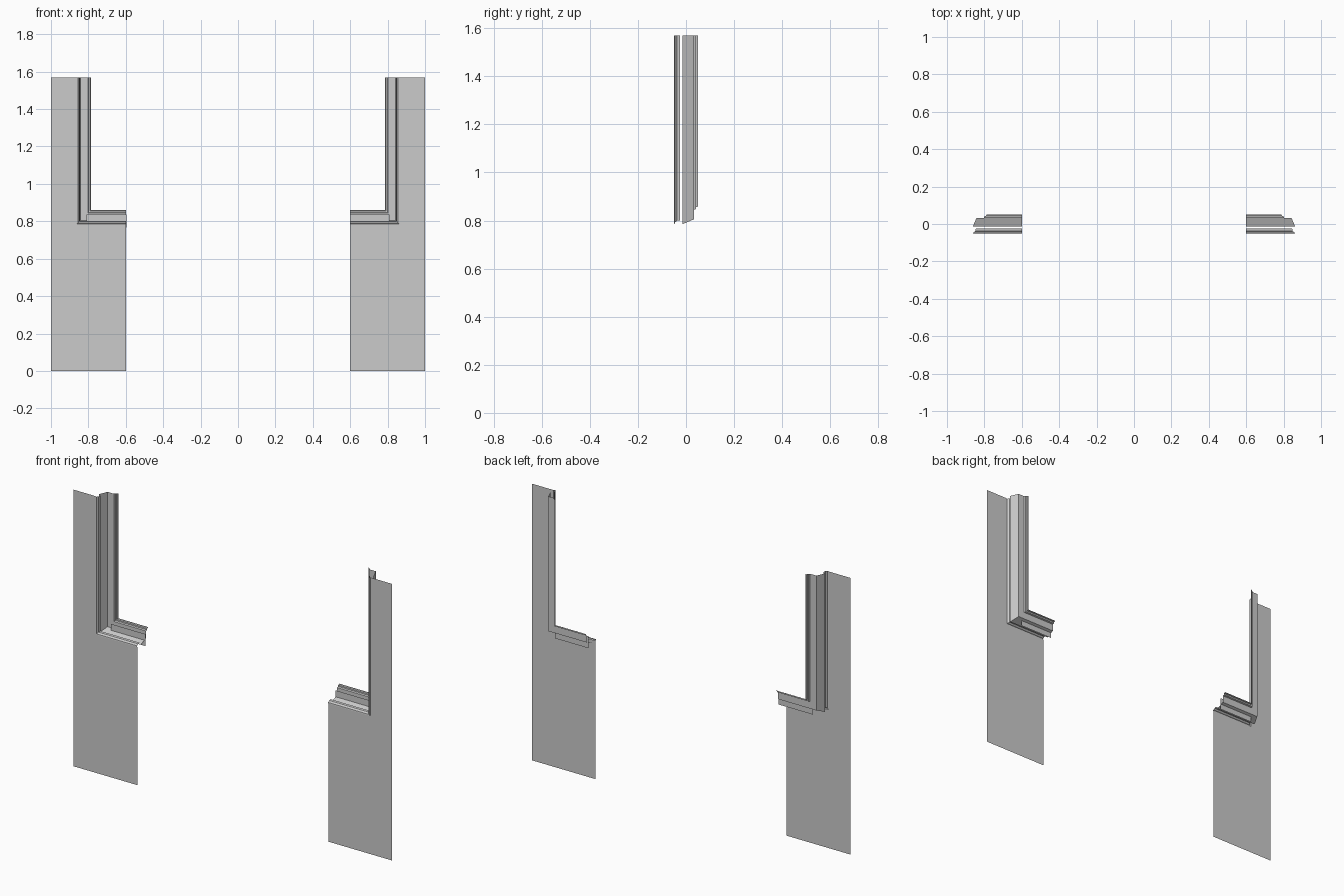
import bpy, bmesh

if "Cube" in bpy.data.objects:
    bpy.data.objects.remove(bpy.data.objects["Cube"])

CX, CZ = -0.862, 0.785      # outer corner of the window opening
TOP, INNER = 1.57, -0.6     # module top and inner edge
WALL_Y = -0.045


def make_object(name, faces, side):
    """Build a mesh from point-list faces; side = -1 left, 1 right (mirrored)."""
    bm = bmesh.new()
    for pts in faces:
        if side > 0:
            pts = [(-x, y, z) for x, y, z in reversed(pts)]
        bm.faces.new([bm.verts.new(p) for p in pts])
    bmesh.ops.remove_doubles(bm, verts=bm.verts, dist=1e-5)
    mesh = bpy.data.meshes.new(name)
    bm.to_mesh(mesh)
    bm.free()
    obj = bpy.data.objects.new(name, mesh)
    bpy.context.collection.objects.link(obj)
    return obj


def mitred_sweep(name, profile, side):
    """Sweep a (inset, y) profile down the jamb and along the sill."""
    paths = [[(CX + u, y, TOP), (CX + u, y, CZ + u), (INNER, y, CZ + u)]
             for u, y in profile]
    faces = [[a[i], a[i + 1], b[i + 1], b[i]]
             for a, b in zip(paths, paths[1:]) for i in range(2)]
    return make_object(name, faces, side)


# cross-sections: front moulding, and the splayed frame with its rear bead
trim_profile = [(0, WALL_Y), (0.002, -0.05), (0.007, -0.049),
                (0.009, -0.043), (0.014, -0.038), (0.016, -0.025)]
frame_profile = [(0, -0.014), (0.02, 0.033), (0.060, 0.033), (0.063, 0.042),
                 (0.071, 0.042), (0.073, 0.05), (0.076, 0.05)]

for side, label in ((-1, "left"), (1, "right")):
    # flat L-shaped wall panel
    y = WALL_Y
    make_object(f"{label}_wall_panel", [
        [(-1, y, 0), (INNER, y, 0), (INNER, y, CZ), (CX, y, CZ), (-1, y, CZ)],
        [(-1, y, CZ), (CX, y, CZ), (CX, y, TOP), (-1, y, TOP)]], side)
    mitred_sweep(f"{label}_front_trim", trim_profile, side)
    mitred_sweep(f"{label}_window_frame", frame_profile, side)
    # thin upright strip standing in the sill
    end = -0.595 if side < 0 else INNER
    y = 0.018
    make_object(f"{label}_sill_strip", [
        [(-0.81, y, 0.767), (end, y, 0.767), (end, y, 0.835), (-0.81, y, 0.835)]], side)
